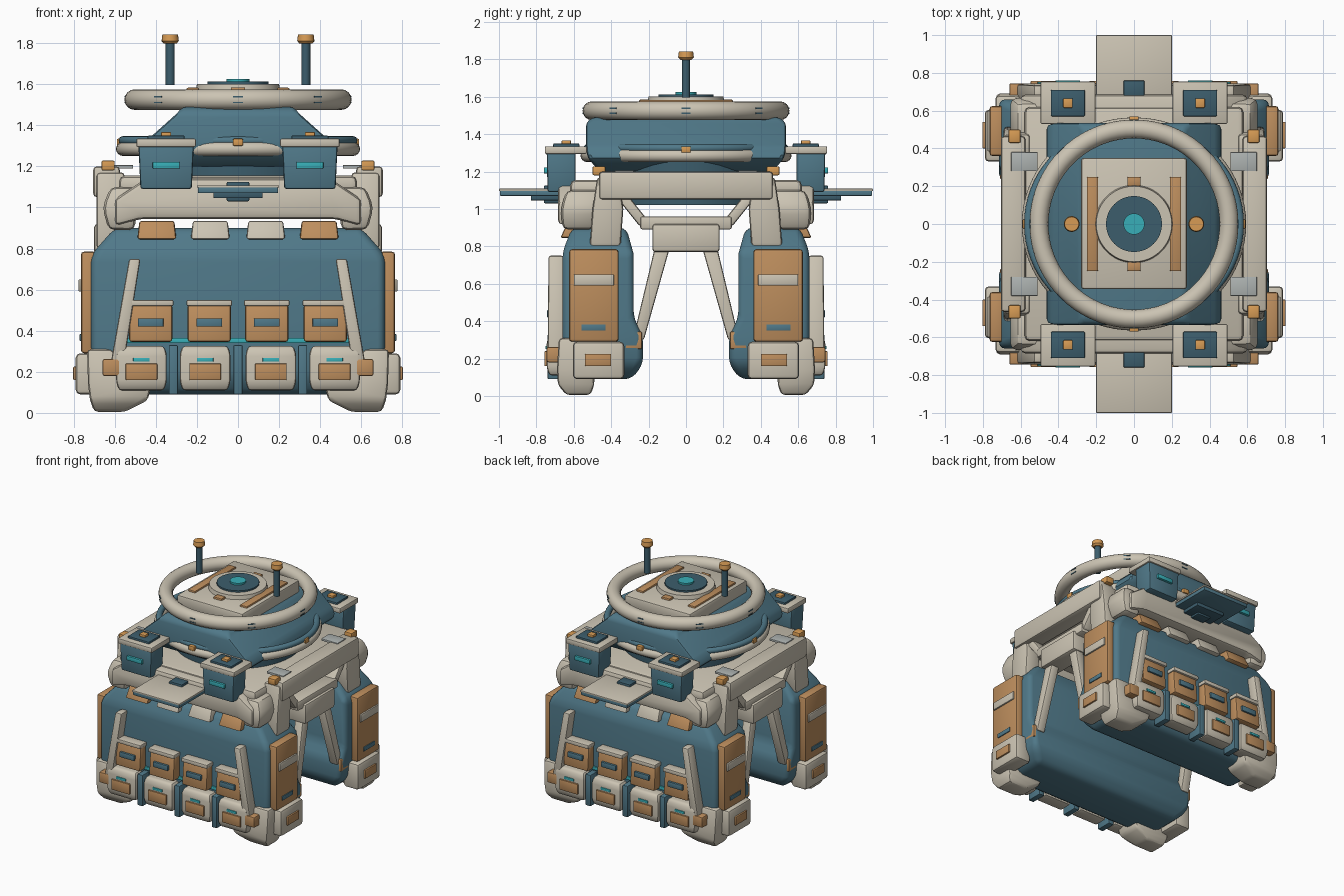
import bpy, bmesh
from math import cos, sin, pi, radians
from mathutils import Matrix

if "Cube" in bpy.data.objects:
    bpy.data.objects.remove(bpy.data.objects["Cube"])

def material(name, c):
    m = bpy.data.materials.new(name)
    m.diffuse_color = (*c, 1)
    m.use_nodes = True
    m.node_tree.nodes["Principled BSDF"].inputs["Base Color"].default_value = m.diffuse_color
    return m

BEIGE = material("beige", (.60, .55, .45))
TEAL = material("teal", (.08, .19, .25))
DARK = material("dark_teal", (.045, .11, .15))
ORANGE = material("orange", (.51, .27, .11))
AMBER = material("amber", (.68, .33, .09))
CYAN = material("cyan", (.04, .43, .48))
GLASS = material("grey_panel", (.42, .45, .44))

def finish(name, bm, mat, mirror=""):
    bmesh.ops.recalc_face_normals(bm, faces=bm.faces)
    me = bpy.data.meshes.new(name)
    bm.to_mesh(me)
    bm.free()
    me.materials.append(mat)
    ob = bpy.data.objects.new(name, me)
    bpy.context.collection.objects.link(ob)
    bpy.context.view_layer.objects.active = ob
    ob.select_set(True)
    bpy.ops.object.shade_smooth_by_angle(angle=radians(32))
    ob.select_set(False)
    if mirror:
        md = ob.modifiers.new("mirror", 'MIRROR')
        md.use_axis = ("X" in mirror, "Y" in mirror, False)
        md.use_mirror_merge = False
    return ob

def loft(name, rings, mat, mirror="XY", bevel=.012, seg=2):
    """Rectangular rings (z, x0, x1, y0, y1) joined upwards."""
    bm = bmesh.new()
    loops = [[bm.verts.new(p) for p in ((a, c, z), (b, c, z), (b, d, z), (a, d, z))]
             for z, a, b, c, d in rings]
    for lo, hi in zip(loops, loops[1:]):
        for i in range(4):
            bm.faces.new((lo[i], lo[(i + 1) % 4], hi[(i + 1) % 4], hi[i]))
    bm.faces.new(loops[0][::-1])
    bm.faces.new(loops[-1])
    bmesh.ops.recalc_face_normals(bm, faces=bm.faces)
    if bevel:
        es = [e for e in bm.edges if e.calc_face_angle(0) > .3]
        bmesh.ops.bevel(bm, geom=es, offset=bevel, segments=seg, profile=.5,
                        affect='EDGES', clamp_overlap=True)
    return finish(name, bm, mat, mirror)

def box(name, x, y, z, mat, mirror="XY", bevel=.006):
    return loft(name, [(z[0], *x, *y), (z[1], *x, *y)], mat, mirror, bevel)

def prism(name, pts, y, mat, mirror="Y", bevel=.025):
    """Front (x, z) outline pushed along y."""
    bm = bmesh.new()
    f = bm.faces.new([bm.verts.new((px, y[0], pz)) for px, pz in pts])
    r = bmesh.ops.extrude_face_region(bm, geom=[f])
    for v in r["geom"]:
        if isinstance(v, bmesh.types.BMVert):
            v.co.y = y[1]
    bmesh.ops.recalc_face_normals(bm, faces=bm.faces)
    bmesh.ops.bevel(bm, geom=bm.edges[:], offset=bevel, segments=2, profile=.5,
                    affect='EDGES', clamp_overlap=True)
    return finish(name, bm, mat, mirror)

def disc(name, r, z0, z1, mat, x=0, mirror="", r2=None, n=48):
    bm = bmesh.new()
    bmesh.ops.create_cone(bm, cap_ends=True, segments=n, radius1=r, radius2=r if r2 is None else r2,
                          depth=z1 - z0, matrix=Matrix.Translation((x, 0, (z0 + z1) / 2)))
    return finish(name, bm, mat, mirror)

def ring(name, rx, ry, minor, z, mat, n=72, m=16):
    bm = bmesh.new()
    g = [[bm.verts.new(((rx + minor * cos(b)) * cos(a), (ry + minor * cos(b)) * sin(a), z + minor * sin(b)))
          for b in (2 * pi * j / m for j in range(m))] for a in (2 * pi * i / n for i in range(n))]
    for i in range(n):
        for j in range(m):
            k, l = (i + 1) % n, (j + 1) % m
            bm.faces.new((g[i][j], g[k][j], g[k][l], g[i][l]))
    return finish(name, bm, mat)

# Front and rear pods with corner feet
loft("pod", [(.09, -.62, .62, .29, .60), (.17, -.70, .70, .23, .65), (.32, -.715, .715, .23, .66),
             (.42, -.715, .715, .28, .66), (.77, -.715, .715, .28, .66), (.90, -.60, .60, .32, .61)],
     TEAL, "Y", .035, 3)
loft("foot", [(.005, .55, .70, .51, .64), (.06, .44, .72, .49, .685), (.14, .42, .73, .49, .69),
              (.31, .62, .735, .53, .68)], BEIGE, bevel=.02)

# Pouches and trim on the outer pod faces
for i, cx in enumerate((.14, .425)):
    s = lambda h: (cx - h, cx + h)
    loft(f"upper_pouch_{i}", [(.345, *s(.105), .65, .735), (.53, *s(.105), .65, .72)], ORANGE, bevel=.014)
    box(f"upper_pouch_lid_{i}", s(.11), (.65, .735), (.52, .55), BEIGE)
    box(f"upper_pouch_label_{i}", s(.062), (.72, .742), (.42, .46), TEAL, bevel=.003)
for i, cx in enumerate((.16, .47)):
    s = lambda h: (cx - h, cx + h)
    loft(f"lower_pouch_{i}", [(.11, *s(.11), .63, .73), (.15, *s(.123), .63, .745), (.29, *s(.123), .63, .745),
                              (.325, *s(.11), .63, .73)], BEIGE, bevel=.014)
    box(f"lower_pouch_label_{i}", s(.077), (.73, .757), (.16, .24), ORANGE, bevel=.004)
    box(f"lower_pouch_light_{i}", s(.04), (.73, .752), (.25, .268), CYAN, bevel=.002)
box("light_strip", (-.54, .54), (.65, .672), (.34, .365), CYAN, "Y", .003)
box("centre_rib", (-.022, .022), (.62, .74), (.09, .33), TEAL, "Y")
box("side_rib", (.293, .337), (.62, .74), (.09, .33), TEAL)
for i, (a, b, m) in enumerate(((.04, .23, BEIGE), (.30, .49, ORANGE))):
    loft(f"pod_top_tab_{i}", [(.845, a, b, .55, .672), (.935, a + .01, b - .01, .52, .63)], m)
loft("front_strut", [(.21, .56, .625, .65, .74), (.75, .475, .53, .655, .735)], BEIGE)
box("front_strut_cap", (.57, .66), (.65, .745), (.18, .262), ORANGE, bevel=.01)

# End panels and end pouches of the pods
box("end_panel", (.69, .765), (.36, .625), (.29, .785), ORANGE, bevel=.016)
box("end_panel_strip", (.75, .776), (.385, .6), (.59, .65), BEIGE)
box("end_panel_slot", (.75, .771), (.43, .56), (.35, .383), TEAL, bevel=.003)
box("end_pouch", (.66, .79), (.33, .605), (.09, .29), BEIGE, bevel=.022)
box("end_pouch_label", (.77, .802), (.40, .54), (.16, .225), ORANGE, bevel=.004)

# Side frame: beam, posts, cross box and braces
box("side_beam", (.575, .705), (-.465, .465), (1.05, 1.2), BEIGE, "X", .018)
loft("side_post", [(.80, .57, .69, .35, .515), (1.0, .57, .69, .335, .50), (1.17, .55, .69, .36, .475)], BEIGE, bevel=.018)
box("beam_clip", (.60, .665), (.43, .50), (1.18, 1.228), AMBER, bevel=.008)
box("beam_window", (.51, .65), (.28, .38), (1.19, 1.206), GLASS, bevel=.002)
box("cross_bar", (.57, .68), (-.245, .245), (.89, .96), BEIGE, "X", .012)
box("cross_box", (.55, .70), (-.18, .18), (.77, .92), BEIGE, "X", .016)
loft("brace_upper", [(.91, .58, .67, .18, .25), (1.06, .58, .67, .30, .37)], BEIGE)
loft("brace_lower", [(.30, .62, .69, .225, .285), (.78, .60, .67, .09, .17)], BEIGE)
box("brace_cap", (.62, .71), (.235, .33), (.25, .345), ORANGE, bevel=.01)

# Shoulder hull and deck
prism("shoulder_beam", [(-.60, .91), (-.60, 1.04), (-.45, 1.14), (.45, 1.14), (.60, 1.04), (.60, .91),
                        (.47, .945), (-.47, .945)], (.48, .685), BEIGE)
box("deck", (-.58, .58), (-.62, .62), (1.06, 1.155), BEIGE, "", .03)
loft("shoulder_corner", [(.89, .50, .63, .49, .66), (1.0, .50, .66, .47, .67), (1.10, .48, .62, .44, .64)], BEIGE, bevel=.03)

# Fold-out plate front and rear
box("plate", (-.195, .195), (.60, .995), (1.07, 1.098), TEAL, "Y", .004)
box("plate_cover", (-.2, .2), (.60, 1.0), (1.096, 1.108), BEIGE, "Y", .003)
box("plate_support", (-.12, .12), (.65, .83), (1.045, 1.08), DARK, "Y")
box("plate_hinge", (-.055, .055), (.67, .76), (1.03, 1.125), DARK, "Y")

# Four shoulder boxes
loft("shoulder_box", [(1.09, .225, .475, .59, .74), (1.31, .215, .485, .59, .745)], TEAL, bevel=.012)
box("shoulder_lid", (.205, .495), (.53, .755), (1.295, 1.335), BEIGE, bevel=.008)
box("shoulder_pad", (.26, .44), (.57, .71), (1.325, 1.35), DARK)
box("shoulder_lamp", (.325, .375), (.615, .665), (1.34, 1.367), AMBER, bevel=.005)
box("shoulder_light", (.285, .415), (.73, .76), (1.19, 1.222), CYAN, bevel=.003)

# Rotating hub with lower and upper rings
disc("hub_neck", .45, 1.02, 1.3, DARK)
loft("hub", [(1.20, -.36, .36, -.46, .46), (1.27, -.47, .47, -.525, .525), (1.33, -.44, .44, -.535, .535),
             (1.46, -.295, .295, -.535, .535), (1.49, -.27, .27, -.5, .5)], TEAL, "", .02)
ring("lower_ring", .56, .53, .034, 1.285, BEIGE)
ring("lower_ring_trim", .56, .525, .022, 1.325, TEAL)
box("ring_clip_side", (.55, .59), (-.025, .025), (1.30, 1.335), AMBER, "X")
box("ring_clip_front", (-.025, .025), (.53, .57), (1.30, 1.335), AMBER, "Y")
ring("upper_ring", .503, .503, .05, 1.525, BEIGE)
for i in range(8):
    bm = bmesh.new()
    for dz in (-.014, .014):
        bmesh.ops.create_cube(bm, matrix=Matrix.Rotation(i * pi / 4, 4, 'Z') @ Matrix.Translation((.535, 0, 1.525 + dz))
                              @ Matrix.Diagonal((.036, .05, .007, 1)))
    finish(f"ring_mark_{i}", bm, DARK)

# Top hatch and masts
box("top_plate", (-.28, .28), (-.345, .35), (1.47, 1.57), BEIGE, "", .015)
box("top_rail", (.19, .25), (-.25, .25), (1.55, 1.583), ORANGE, "X")
box("hatch_latch", (-.035, .035), (.2, .25), (1.55, 1.585), ORANGE, "Y")
disc("hatch_rim", .208, 1.56, 1.6, BEIGE, r2=.2)
disc("hatch", .148, 1.59, 1.612, DARK)
disc("hatch_light", .056, 1.6, 1.626, CYAN)
disc("mast", .022, 1.595, 1.81, DARK, .33, "X", n=20)
disc("mast_cap_base", .03, 1.797, 1.81, AMBER, .33, "X", r2=.042, n=20)
disc("mast_cap", .042, 1.81, 1.842, AMBER, .33, "X", r2=.038, n=20)
